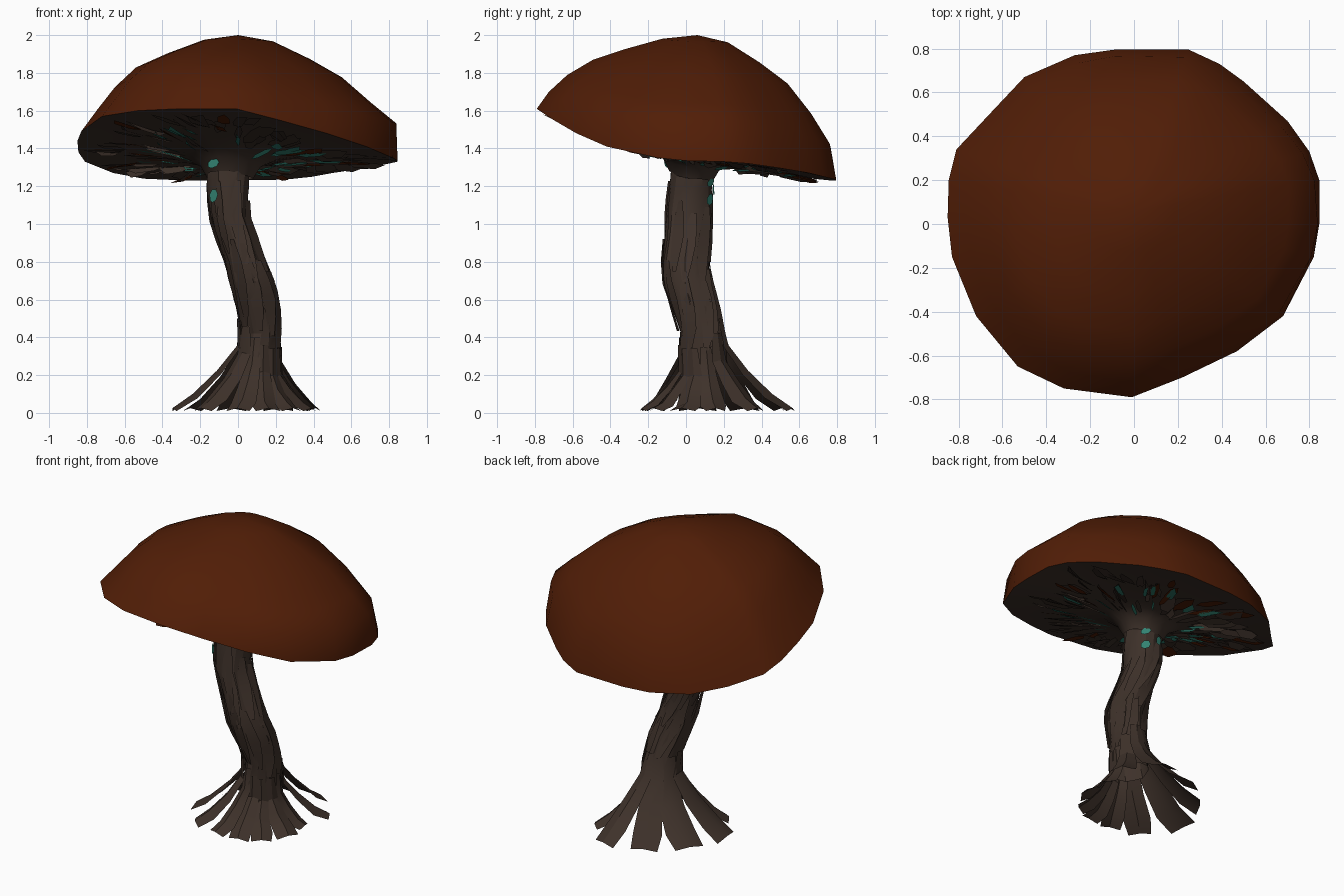
import bpy, math, random
from mathutils import Vector

if "Cube" in bpy.data.objects:
    bpy.data.objects.remove(bpy.data.objects["Cube"])

random.seed(4)


def mat(name, rgb):
    m = bpy.data.materials.new(name)
    m.diffuse_color = (*rgb, 1)
    m.use_nodes = True
    m.node_tree.nodes["Principled BSDF"].inputs["Base Color"].default_value = m.diffuse_color
    return m


CAP = mat("rust_cap", (0.082, 0.0125, 0.002))
BARK = mat("grey_bark", (0.048, 0.031, 0.023))
TEAL = mat("teal_glow", (0.035, 0.24, 0.18))
MATS = [BARK, TEAL, CAP]


def make(name, verts, faces, mats, idx=None, angle=35):
    me = bpy.data.meshes.new(name)
    me.from_pydata([tuple(v) for v in verts], [], faces)
    for m in mats:
        me.materials.append(m)
    if idx:
        me.polygons.foreach_set("material_index", idx)
    ob = bpy.data.objects.new(name, me)
    bpy.context.collection.objects.link(ob)
    bpy.ops.object.select_all(action='DESELECT')
    bpy.context.view_layer.objects.active = ob
    ob.select_set(True)
    bpy.ops.object.shade_smooth_by_angle(angle=math.radians(angle))
    return ob


def loft(rings, tip=None):
    """Closed counter-clockwise rings -> vertices and faces."""
    n = len(rings[0])
    v = [p for r in rings for p in r]
    f = [(k * n + i, k * n + (i + 1) % n, (k + 1) * n + (i + 1) % n, (k + 1) * n + i)
         for k in range(len(rings) - 1) for i in range(n)]
    if tip is not None:
        b = (len(rings) - 1) * n
        v.append(tip)
        f += [(b + i, b + (i + 1) % n, len(v) - 1) for i in range(n)]
    return v, f


# Tilted, irregular rim of the cap
RIM = [Vector(p) for p in [
    (0.845, 0, 1.335), (0.845, 0.2, 1.33), (0.80, 0.33, 1.32), (0.70, 0.47, 1.30),
    (0.50, 0.65, 1.27), (0.39, 0.73, 1.25), (0.25, 0.795, 1.235), (-0.09, 0.795, 1.23),
    (-0.27, 0.77, 1.23), (-0.5, 0.67, 1.24), (-0.66, 0.5, 1.27), (-0.81, 0.34, 1.33),
    (-0.845, 0.2, 1.38), (-0.85, 0.03, 1.44), (-0.83, -0.15, 1.49), (-0.72, -0.42, 1.57),
    (-0.53, -0.65, 1.60), (-0.32, -0.75, 1.61), (-0.01, -0.79, 1.61), (0.22, -0.70, 1.55),
    (0.47, -0.58, 1.48), (0.68, -0.42, 1.41), (0.82, -0.15, 1.35)]]

# Cap dome: (radius fraction, drop fraction) from rim to apex; the lip is steeper to the right and back
APEX = Vector((0, 0.06, 2.0))
rings = []
for k, (s, d) in enumerate([(1, 1), (0.945, 0.77), (0.81, 0.54), (0.65, 0.335), (0.45, 0.19), (0.22, 0.05)]):
    ring = []
    for p in RIM:
        sx = s + {1: 0.055 * p.x + 0.025 * p.y, 2: 0.03 * p.x}.get(k, 0)
        if k == 1:
            sx = min(0.995, sx - 0.13 * max(0, p.x) * max(0, p.y))
        dz = d - (0.08 * p.x if k == 1 and p.x > 0 else 0)
        ring.append(Vector((APEX.x + (p.x - APEX.x) * sx, APEX.y + (p.y - APEX.y) * sx,
                            APEX.z + (p.z - APEX.z) * dz)))
    rings.append(ring)
v, f = loft(rings, APEX)
make("cap", v, f, [CAP], angle=60)

# Underside funnel that flares out of the stem
HUB = Vector((-0.05, 0.03, 1.40))
UNDER = [(0.145, -0.15), (0.19, -0.085), (0.28, -0.045), (0.45, -0.015), (0.7, 0.0), (0.9, 0.0), (1, 0)]


def under(i, s, drop=0.0):
    """Point on the underside: fractional rim index and radius fraction."""
    n = len(RIM)
    k = math.floor(i)
    p = RIM[k % n].lerp(RIM[(k + 1) % n], i - k)
    q = HUB.lerp(p, s)
    for (s0, z0), (s1, z1) in zip(UNDER, UNDER[1:]):
        if s0 <= s <= s1:
            q.z += z0 + (z1 - z0) * (s - s0) / (s1 - s0)
            break
    q.z -= drop
    return q


v, f = loft([[under(i, s) for i in range(len(RIM))] for s, _ in UNDER])
make("cap_underside", v, f, [BARK], angle=50)

# Radial gill flakes: teal near the stem, rust further out, bark everywhere
v, f, idx = [], [], []
for k in range(150):
    i = (k + random.random()) * len(RIM) / 150
    kind = random.choices([0, 1, 2], [0.60, 0.20, 0.20])[0]
    s0 = random.uniform(*[(0.24, 0.72), (0.22, 0.52), (0.35, 0.74)][kind])
    s1 = min(0.97, s0 + random.uniform(0.15, 0.32) * (0.75 if kind == 1 else 1))
    w = random.uniform(0.12, 0.26) * (0.8 if kind else 1)
    sk = random.uniform(-0.45, 0.45)
    d0, d1 = random.uniform(0.006, 0.015), random.uniform(0.012, 0.045)
    if kind:
        d0, d1 = d0 + 0.012, d0 + 0.022
    sm = (s0 + s1) / 2
    sa, sb = sm - 0.25 * (s1 - s0), sm + 0.25 * (s1 - s0)
    b = len(v)
    v += [under(i, s0, d0), under(i + w + sk / 3, sa, d1), under(i + w * 0.8 + sk / 2, sb, d1),
          under(i + sk, s1, d0), under(i - w * 0.8 + sk / 2, sb, d0), under(i - w + sk / 3, sa, d0)]
    f.append(tuple(range(b, b + 6)))
    idx.append(kind)
make("gill_flakes", v, f, MATS, idx, 20)

# Stem: z, centre x, centre y, radius x, radius y
STEM = [(0.22, 0.115, 0.10, 0.112, 0.13), (0.30, 0.115, 0.09, 0.112, 0.13),
        (0.42, 0.125, 0.085, 0.103, 0.122), (0.60, 0.095, 0.035, 0.122, 0.132),
        (0.70, 0.065, 0.005, 0.122, 0.13), (0.82, 0.03, 0.0, 0.11, 0.128),
        (0.95, -0.015, 0.01, 0.11, 0.125), (1.05, -0.05, 0.015, 0.108, 0.128),
        (1.20, -0.05, 0.02, 0.116, 0.12), (1.28, -0.05, 0.03, 0.118, 0.12)]


def stem(a, z, off=0.0):
    for r0, r1 in zip(STEM, STEM[1:]):
        if z <= r1[0]:
            break
    t = max(0, min(1, (z - r0[0]) / (r1[0] - r0[0])))
    _, cx, cy, rx, ry = [p + (q - p) * t for p, q in zip(r0, r1)]
    return Vector((cx + (rx + off) * math.cos(a), cy + (ry + off) * math.sin(a), z))


N = 14
rings = [[stem(math.tau * i / N + row[0] * 0.5, row[0], random.uniform(-0.016, 0.002))
          for i in range(N)] for row in STEM]
v, f = loft(rings)
make("stem", v, f, [BARK], angle=25)

# Twisting bark strips over the stem
v, f = [], []
for k in range(22):
    a = math.tau * k / 11 + random.uniform(-0.2, 0.2)
    z0 = random.uniform(0.3, 0.5) if k < 11 else random.uniform(0.65, 0.85)
    length = random.uniform(0.35, 0.5)
    tw = random.uniform(0.1, 0.7)
    b = len(v)
    for j in range(5):
        t = j / 4
        w = 0.06 + 0.24 * math.sin(math.pi * (0.06 + 0.88 * t))
        z = z0 + length * t
        v += [stem(a + tw * t - w, z, -0.006), stem(a + tw * t + w, z, 0.007)]
    f += [(b + 2 * j, b + 2 * j + 1, b + 2 * j + 3, b + 2 * j + 2) for j in range(4)]
make("bark_strips", v, f, [BARK], angle=25)

# Teal patches on the upper stem: angle, height, half width, half height, offset
v, f = [], []
for a, z, w, h, off in [(-2.15, 1.32, 0.25, 0.024, 0.034), (-2.3, 1.15, 0.25, 0.036, 0.009),
                        (1.0, 1.22, 0.25, 0.022, 0.012), (1.0, 1.13, 0.25, 0.03, 0.009),
                        (1.75, 1.18, 0.2, 0.03, 0.009)]:
    b = len(v)
    v += [stem(a + w * math.cos(t), z + h * math.sin(t) + 0.008 * math.cos(t), off)
          for t in [math.tau * j / 7 for j in range(7)]]
    f.append(tuple(range(b, b + 7)))
make("stem_glow_patches", v, f, [TEAL])

# Roots: wide open planks from the stem down to the ground; angle in degrees, reach, half width, start height
ROOTS = [(8, 0.29, 0.06, 0.21), (40, 0.41, 0.065, 0.28), (75, 0.47, 0.07, 0.36), (110, 0.42, 0.075, 0.34),
         (148, 0.41, 0.08, 0.34), (186, 0.45, 0.08, 0.36), (222, 0.41, 0.07, 0.32), (251, 0.36, 0.058, 0.26),
         (278, 0.35, 0.055, 0.22), (305, 0.34, 0.055, 0.20), (335, 0.32, 0.06, 0.20)]
v, f = [], []
for deg, reach, w, h in ROOTS:
    a = math.radians(deg)
    d, side = Vector((math.cos(a), math.sin(a), 0)), Vector((-math.sin(a), math.cos(a), 0))
    b = len(v)
    top = stem(a, h, 0.004)
    foot = Vector((0.10, 0.11, 0)) + d * reach
    tip = random.uniform(0.8, 1.25)
    for t, z, k, ridge in [(0, h + 0.14, 0.45, 0.0), (0.03, h, 0.75, 0.012), (0.34, h * 0.62, 1.0, 0.018),
                           (0.7, h * 0.28, 1.2, 0.022), (1, 0.025, tip, 0.015)]:
        c = top.lerp(foot, t)
        if t == 0:
            c = stem(a, z, 0.006)
        c.z = z
        c += side * random.uniform(-0.015, 0.015) * (t > 0.3)
        low = Vector((0, 0, -ridge)) - d * (0.012 if t == 0 else ridge * 0.8)
        v += [c - side * w * k + low, c, c + side * w * k + low]
    f += [(b + 3 * j + 1 + i, b + 3 * j + i, b + 3 * j + 3 + i, b + 3 * j + 4 + i)
          for j in range(4) for i in range(2)]
make("roots", v, f, [BARK], angle=30)
